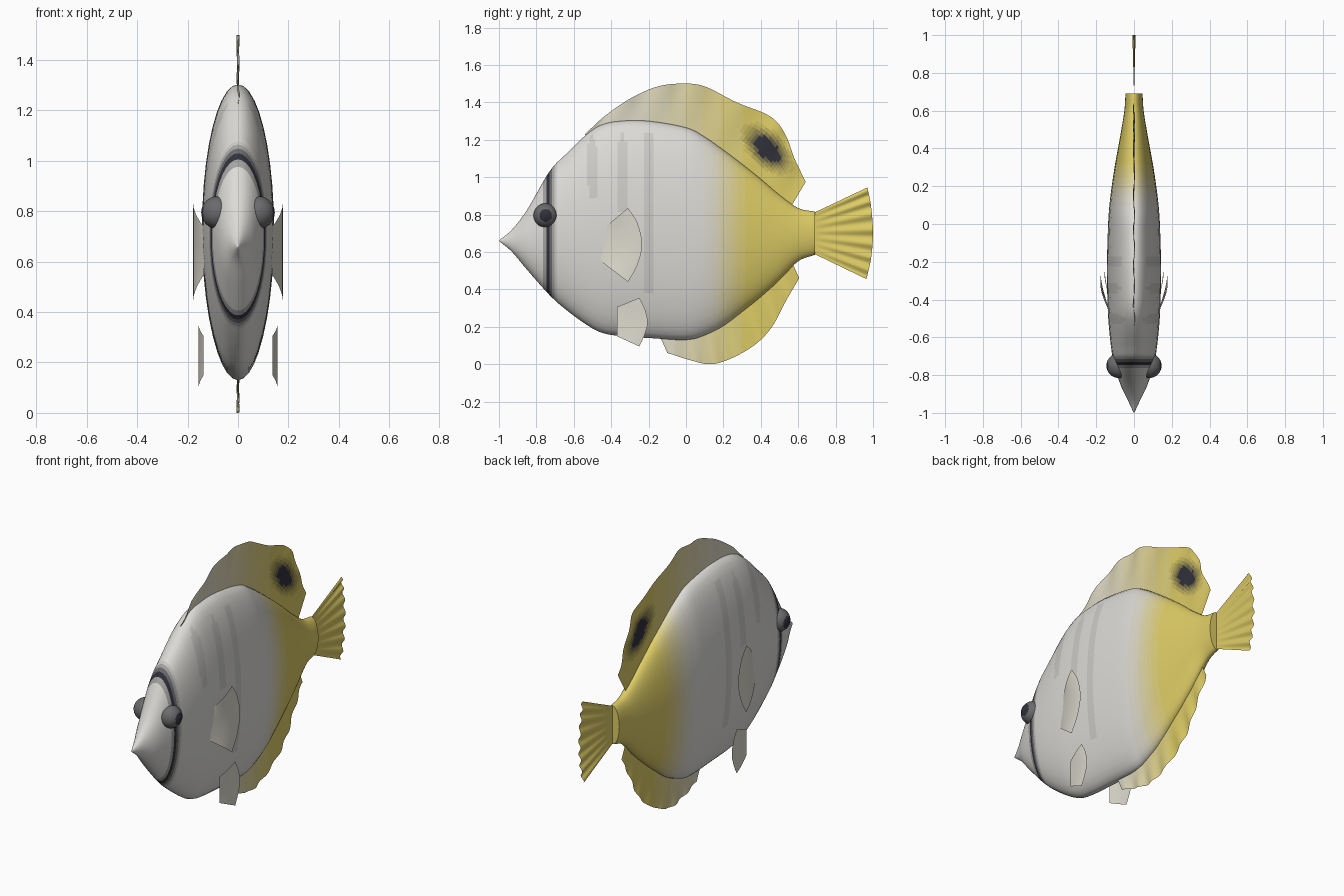
import bpy, bmesh
from math import sin, cos, pi
from mathutils import Vector

if "Cube" in bpy.data.objects:
    bpy.data.objects.remove(bpy.data.objects["Cube"])

PALE, YELLOW, DARK = Vector((.72, .71, .68)), Vector((.72, .60, .13)), Vector((.03, .03, .045))


def clamp(v):
    return max(0.0, min(1.0, v))


def ramp(v, a, b):
    t = clamp((v - a) / (b - a))
    return t * t * (3 - 2 * t)


def tone(yellow, dark):
    """Material for a quantised mix of pale, yellow and dark."""
    a, b = round(yellow * 8), round(dark * 6)
    name = f"tone_{a}_{b}"
    mat = bpy.data.materials.get(name)
    if not mat:
        mat = bpy.data.materials.new(name)
        mat.diffuse_color = (*PALE.lerp(YELLOW, a / 8).lerp(DARK, b / 6), 1)
        mat.use_nodes = True
        mat.node_tree.nodes["Principled BSDF"].inputs["Base Color"].default_value = mat.diffuse_color
    return mat


def spline(pts, t):
    """Catmull-Rom point at t in 0..1 along a list of tuples."""
    p = [Vector(q) for q in pts]
    p = [2 * p[0] - p[1]] + p + [2 * p[-1] - p[-2]]
    s = t * (len(pts) - 1)
    i = min(int(s), len(pts) - 2)
    f = s - i
    a, b, c, d = p[i:i + 4]
    return 0.5 * (2 * b + (c - a) * f + (2 * a - 5 * b + 4 * c - d) * f * f
                  + (3 * b - a - 3 * c + d) * f ** 3)


def finish(bm, name, paint):
    """Paint each face by its centre and make the object."""
    me = bpy.data.meshes.new(name)
    slots = {}
    for f in bm.faces:
        mat = tone(*paint(f.calc_center_median()))
        if mat.name not in slots:
            slots[mat.name] = len(slots)
            me.materials.append(mat)
        f.material_index = slots[mat.name]
        f.smooth = len(f.verts) <= 4
    bm.to_mesh(me)
    bm.free()
    ob = bpy.data.objects.new(name, me)
    bpy.context.collection.objects.link(ob)
    return ob


# Body: elliptical rings (y, top z, bottom z, half width)
KEYS = [(-.995, .665, .655, .004), (-.93, .72, .60, .034), (-.85, .825, .505, .072),
        (-.73, 1.03, .37, .108), (-.64, 1.125, .29, .123), (-.53, 1.23, .21, .134),
        (-.45, 1.28, .168, .139), (-.35, 1.30, .15, .142), (-.2, 1.30, .14, .143),
        (0, 1.265, .13, .137), (.1, 1.215, .155, .130), (.2, 1.145, .205, .118),
        (.3, 1.07, .28, .103), (.4, .99, .36, .085), (.5, .905, .45, .067),
        (.6, .835, .55, .051), (.69, .815, .585, .045)]
SEG, RINGS = 40, 112


def body_paint(c):
    dark = 1.15 * clamp(1 - abs(c.y + .733) / .042)
    for y, z, h in ((-.34, 1.0, .2), (-.5, 1.05, .15), (-.2, .8, .4)):
        dark = max(dark, .2 * clamp(1.4 - abs(c.y - y) / .03) * clamp(1.5 - abs(c.z - z) / h))
    return ramp(c.y, .05, .36), clamp(dark)


bm = bmesh.new()
rings = []
for i in range(RINGS + 1):
    y, top, bot, w = spline(KEYS, i / RINGS)
    mid, h = (top + bot) / 2, (top - bot) / 2
    rings.append([bm.verts.new((w * sin(2 * pi * j / SEG), y, mid + h * cos(2 * pi * j / SEG)))
                  for j in range(SEG)])
for a, b in zip(rings, rings[1:]):
    for j in range(SEG):
        k = (j + 1) % SEG
        bm.faces.new((a[j], a[k], b[k], b[j]))
nose = bm.verts.new((0, -1, .66))
for j in range(SEG):
    bm.faces.new((nose, rings[0][(j + 1) % SEG], rings[0][j]))
bm.faces.new(rings[-1])
bmesh.ops.recalc_face_normals(bm, faces=bm.faces)
finish(bm, "body", body_paint)


def fin(name, base, outer, paint, x0=0.0, x1=0.0, side=1, wave=0.0, nu=48, nv=16):
    """Thin sheet spanning a base line and an outer line, both given as (y, z)."""
    bm = bmesh.new()
    grid = []
    for i in range(nu + 1):
        u = i / nu
        a, b = spline(base, u), spline(outer, u)
        row = []
        for j in range(nv + 1):
            v = j / nv
            y, z = a.lerp(b, v)
            x = x0 + (x1 - x0) * sin(v * pi / 2) + wave * v * sin(u * 14 * pi)
            row.append(bm.verts.new((side * x, y, z)))
        grid.append(row)
    for r, s in zip(grid, grid[1:]):
        for j in range(nv):
            bm.faces.new((r[j], r[j + 1], s[j + 1], s[j]))
    return finish(bm, name, paint)


# Dorsal fin with dark eye spot
def dorsal_paint(c):
    dy, dz = c.y - .435, c.z - 1.15
    along, across = (dy - dz) * .707 / .185, (dy + dz) * .707 / .10
    spot = clamp(1.7 * (1 - (along ** 2 + across ** 2) ** .5))
    return .2 + .8 * ramp(c.y, -.4, .45), spot


fin("dorsal_fin",
    [(-.53, 1.20), (-.45, 1.26), (-.33, 1.28), (-.2, 1.28), (-.08, 1.26), (.04, 1.23),
     (.15, 1.16), (.26, 1.08), (.36, 1.0), (.46, .92), (.56, .84)],
    [(-.54, 1.23), (-.43, 1.33), (-.29, 1.425), (-.15, 1.485), (-.02, 1.50), (.1, 1.485),
     (.27, 1.40), (.45, 1.325), (.53, 1.23), (.58, 1.10), (.64, .975)],
    dorsal_paint, wave=.006, nu=80)

# Anal fin
fin("anal_fin",
    [(-.14, .15), (0, .15), (.1, .18), (.2, .23), (.3, .30), (.4, .38), (.48, .46), (.56, .56)],
    [(-.10, .06), (.02, .022), (.13, .0), (.24, .03), (.37, .105), (.46, .2), (.53, .33), (.605, .46)],
    lambda c: (.2 + .8 * ramp(c.y, -.2, .4), 0), wave=.006, nu=64)

# Tail fin
fin("tail_fin", [(.685, .81), (.685, .59)],
    [(.97, .945), (.99, .84), (1.0, .70), (.99, .57), (.965, .455)],
    lambda c: (1, 0), wave=.008)

# Paired fins and eyes
for side, word in ((1, "right"), (-1, "left")):
    fin(f"pectoral_fin_{word}", [(-.43, .735), (-.455, .55)],
        [(-.31, .835), (-.26, .755), (-.235, .64), (-.26, .53), (-.31, .44)],
        lambda c: (.1, 0), .135, .178, side, nu=24, nv=10)
    fin(f"pelvic_fin_{word}", [(-.37, .305), (-.37, .15)],
        [(-.25, .355), (-.22, .295), (-.205, .225), (-.22, .16), (-.25, .095)],
        lambda c: (.1, 0), .137, .157, side, nu=24, nv=10)
    bm = bmesh.new()
    bmesh.ops.create_icosphere(bm, subdivisions=4, radius=.065)
    eye = finish(bm, f"eye_{word}", lambda c: (0, 1 if c.yz.length < .033 else .84))
    eye.location = (side * .081, -.75, .795)
